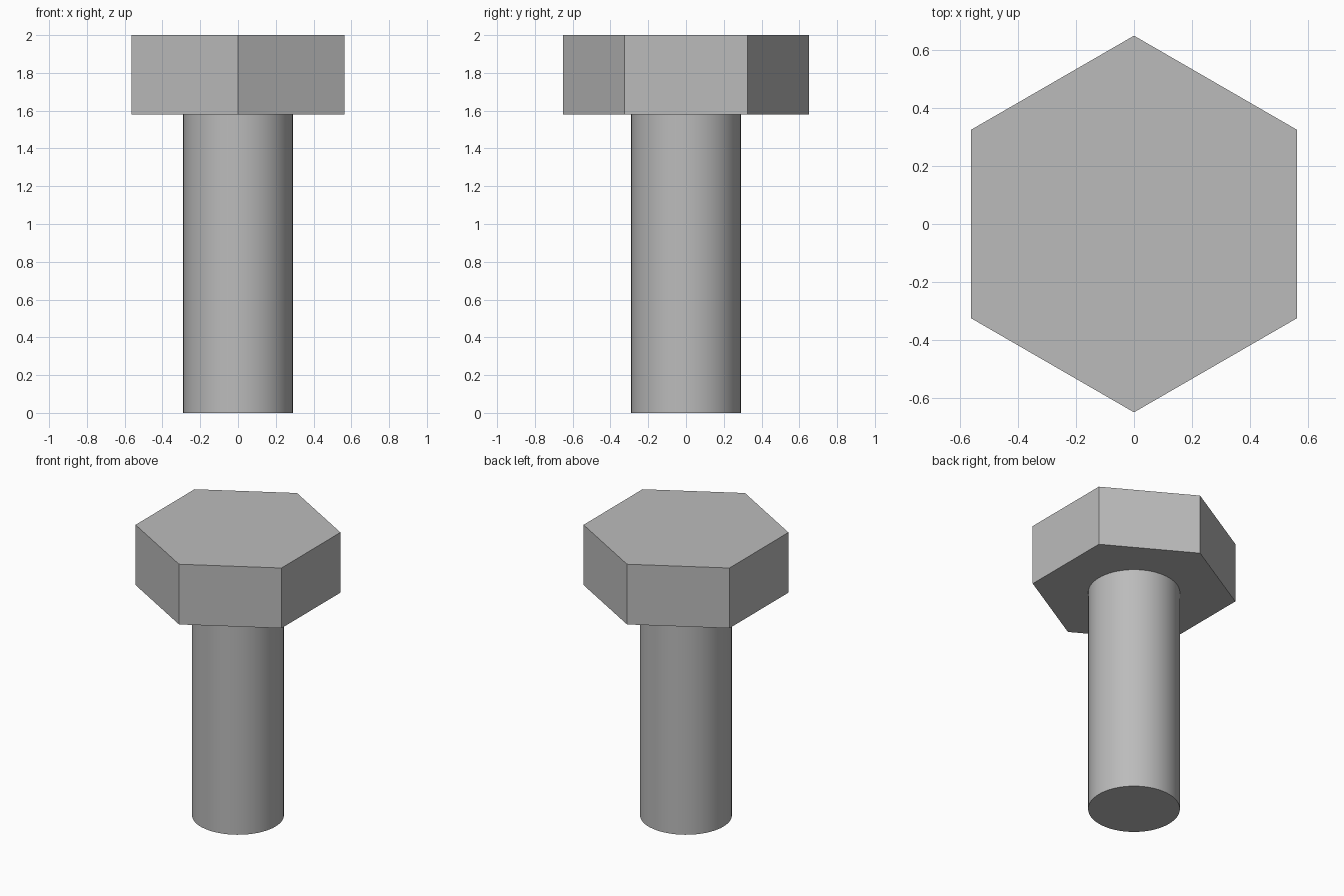
import bpy
import math

HEAD_BASE = 1.58
TOP = 2.0

if "Cube" in bpy.data.objects:
    bpy.data.objects.remove(bpy.data.objects["Cube"], do_unlink=True)

# One plain steel colour
steel = bpy.data.materials.new("steel_grey")
steel.use_nodes = True
colour = (0.5, 0.5, 0.5, 1)
steel.diffuse_color = colour
steel.node_tree.nodes["Principled BSDF"].inputs["Base Color"].default_value = colour


def prism(name, sides, radius, bottom, top):
    """Upright prism with a corner on the y axis."""
    bpy.ops.mesh.primitive_cylinder_add(
        vertices=sides, radius=radius, depth=top - bottom,
        location=(0, 0, (bottom + top) / 2))
    part = bpy.context.object
    part.name = name
    part.data.materials.append(steel)
    return part


# Flat-sided hexagonal head
head = prism("hex_head", 6, 0.65, HEAD_BASE, TOP)
bpy.ops.object.shade_flat()

# Smooth round shank
shank = prism("shank", 64, 0.29, 0, HEAD_BASE)
bpy.ops.object.shade_smooth_by_angle(angle=math.radians(30))
